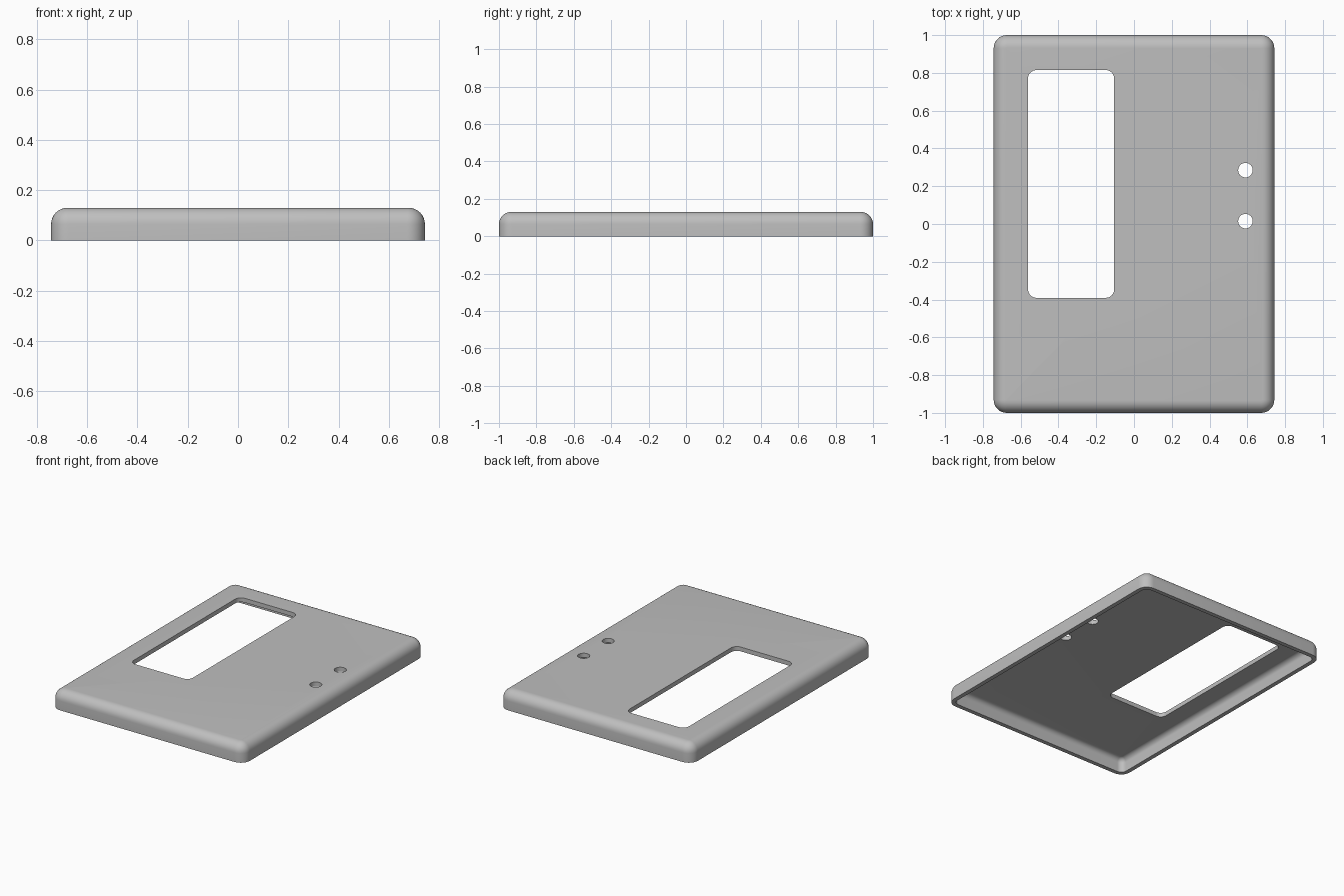
import bpy, bmesh, math
from mathutils import Vector

if "Cube" in bpy.data.objects:
    bpy.data.objects.remove(bpy.data.objects["Cube"])

HALF_X, HALF_Y, HEIGHT, WALL = 0.743, 1.0, 0.13, 0.03
CORNER, FILLET, STEPS = 0.07, 0.065, 8

grey = bpy.data.materials.new("plain grey")
grey.use_nodes = True
grey.diffuse_color = (0.52, 0.52, 0.52, 1)
grey.node_tree.nodes["Principled BSDF"].inputs["Base Color"].default_value = grey.diffuse_color


def rounded_rect(hx, hy, r, z, cx=0, cy=0):
    """Counter-clockwise outline of a rectangle with round corners."""
    points = []
    for quarter, (sx, sy) in enumerate([(1, 1), (-1, 1), (-1, -1), (1, -1)]):
        for i in range(STEPS + 1):
            a = (quarter + i / STEPS) * math.pi / 2
            points.append(Vector((cx + sx * (hx - r) + r * math.cos(a),
                                  cy + sy * (hy - r) + r * math.sin(a), z)))
    return points


def dome_rings(inset, bottom):
    """Outlines of a tray wall, from its foot over the fillet to the flat top."""
    hx, hy = HALF_X - inset, HALF_Y - inset
    r, f, top = CORNER - inset, FILLET - inset, HEIGHT - inset
    rings = [rounded_rect(hx, hy, r, bottom)]
    for i in range(STEPS + 1):
        a = i / STEPS * math.pi / 2
        d = f * (1 - math.cos(a))
        rings.append(rounded_rect(hx - d, hy - d, r - d, top - f + f * math.sin(a)))
    return rings


def loft(name, rings):
    """Skin a stack of outlines and cap both ends."""
    bm = bmesh.new()
    loops = [[bm.verts.new(p) for p in ring] for ring in rings]
    for low, high in zip(loops, loops[1:]):
        for i in range(len(low)):
            j = (i + 1) % len(low)
            bm.faces.new((low[i], low[j], high[j], high[i]))
    bm.faces.new(loops[0][::-1])
    bm.faces.new(loops[-1])
    bmesh.ops.recalc_face_normals(bm, faces=bm.faces)
    mesh = bpy.data.meshes.new(name)
    bm.to_mesh(mesh)
    bm.free()
    mesh.materials.append(grey)
    obj = bpy.data.objects.new(name, mesh)
    bpy.context.collection.objects.link(obj)
    return obj


def prism(name, cx, cy, hx, hy, r):
    return loft(name, [rounded_rect(hx, hy, r, z, cx, cy) for z in (0.05, 0.2)])


# Hollow cover: outer skin turns under the rim and runs back up inside
cover = loft("cover", dome_rings(0, 0)[::-1] + dome_rings(WALL, 0))

# Window and two round holes through the top
cutters = [prism("window_cutter", -0.333, 0.212, 0.228, 0.603, 0.045)]
for side, y in (("rear", 0.285), ("front", 0.015)):
    cutters.append(prism(side + "_hole_cutter", 0.59, y, 0.0385, 0.0385, 0.0384))

bpy.context.view_layer.objects.active = cover
cover.select_set(True)
for cutter in cutters:
    cut = cover.modifiers.new(cutter.name, "BOOLEAN")
    cut.operation, cut.solver, cut.object = "DIFFERENCE", "EXACT", cutter
    bpy.ops.object.modifier_apply(modifier=cut.name)
    bpy.data.objects.remove(cutter)

bpy.ops.object.shade_smooth_by_angle(angle=math.radians(35))
